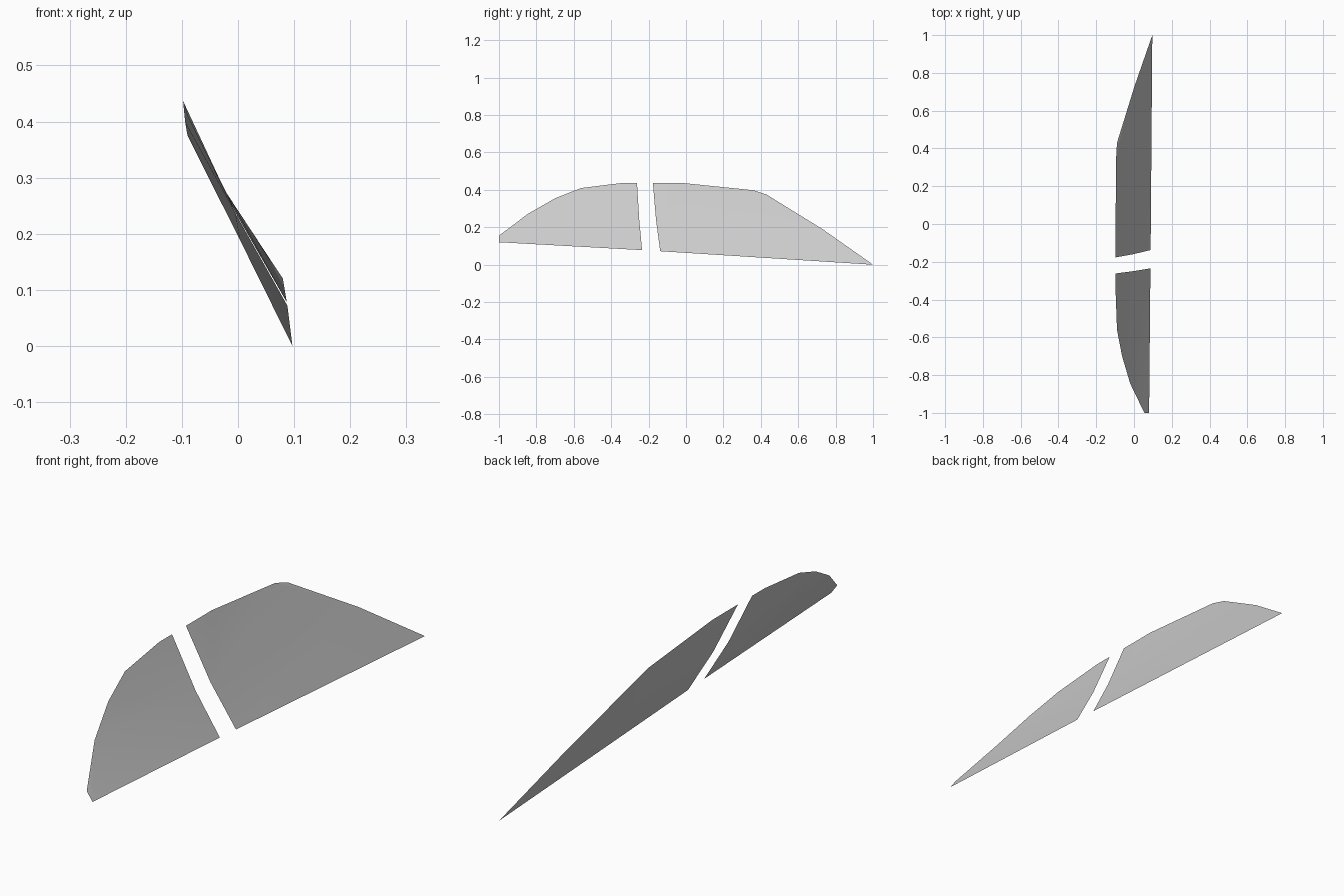
import bpy
import bmesh

cube = bpy.data.objects.get("Cube")
if cube:
    bpy.data.objects.remove(cube, do_unlink=True)

# Single light grey glass colour
glass = bpy.data.materials.new("light_grey_glass")
glass.use_nodes = True
colour = (0.6, 0.6, 0.6, 1.0)
glass.diffuse_color = colour
glass.node_tree.nodes["Principled BSDF"].inputs["Base Color"].default_value = colour


def make_pane(name, lower, crease, upper):
    """Thin pane of two faces sharing a crease; each edge runs front to back."""
    bm = bmesh.new()
    low, mid, top = ([bm.verts.new(p) for p in edge] for edge in (lower, crease, upper))
    for bottom_edge, top_edge in ((low, mid), (mid, top)):
        bm.faces.new(bottom_edge + top_edge[::-1])
    bmesh.ops.triangulate(bm, faces=bm.faces[:])
    mesh = bpy.data.meshes.new(name)
    bm.to_mesh(mesh)
    bm.free()
    mesh.materials.append(glass)
    pane = bpy.data.objects.new(name, mesh)
    bpy.context.collection.objects.link(pane)
    bpy.ops.object.select_all(action='DESELECT')
    pane.select_set(True)
    bpy.context.view_layer.objects.active = pane
    bpy.ops.object.shade_smooth_by_angle()
    return pane


# Front pane: rounded leading edge
make_pane(
    "front_window_pane",
    lower=[(0.055, -1.0, 0.155), (0.08, -1.0, 0.12), (0.087, -0.235, 0.078)],
    crease=[(-0.02, -0.845, 0.272), (-0.006, -0.25, 0.24)],
    upper=[(-0.063, -0.70, 0.355), (-0.09, -0.56, 0.41),
           (-0.098, -0.34, 0.437), (-0.098, -0.262, 0.437)],
)

# Rear pane: long tapering tail
make_pane(
    "rear_window_pane",
    lower=[(0.088, -0.138, 0.072), (0.097, 1.0, 0.0)],
    crease=[(-0.005, -0.16, 0.237), (0.003, 0.73, 0.19)],
    upper=[(-0.098, -0.177, 0.437), (-0.098, -0.02, 0.437),
           (-0.094, 0.36, 0.398), (-0.09, 0.43, 0.375)],
)
